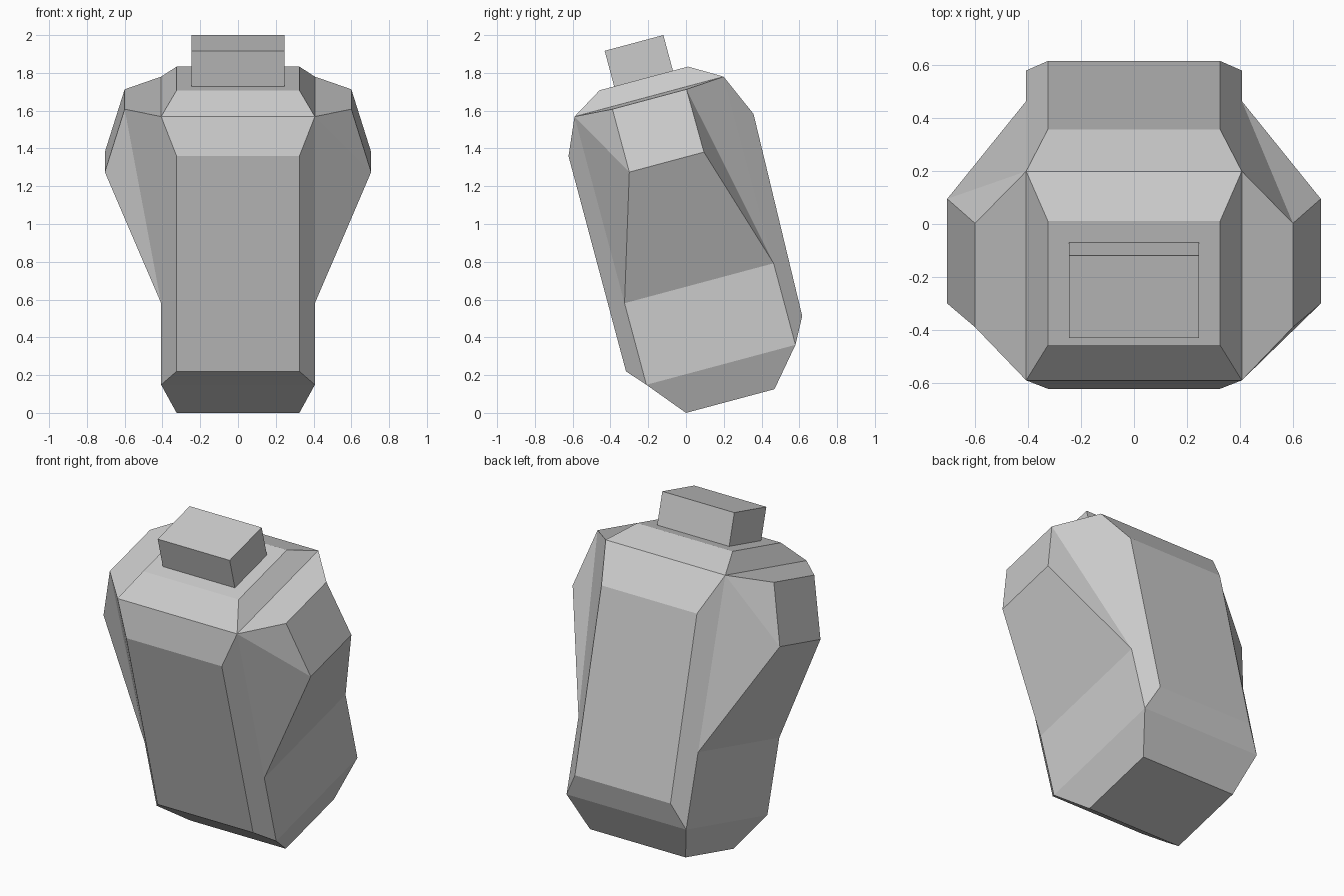
import bpy, bmesh, math
from mathutils import Matrix

if "Cube" in bpy.data.objects:
    bpy.data.objects.remove(bpy.data.objects["Cube"])

TILT = Matrix.Rotation(math.radians(15), 4, 'X')   # whole model leans forward


def finish(bm, name):
    bmesh.ops.recalc_face_normals(bm, faces=bm.faces)
    bm.transform(TILT)
    me = bpy.data.meshes.new(name)
    bm.to_mesh(me)
    bm.free()
    ob = bpy.data.objects.new(name, me)
    bpy.context.collection.objects.link(ob)
    return ob


# Body: a box whose faces are each raised into an inset panel
bm = bmesh.new()
W, IN = 0.407, 0.325                 # half widths of the box and of the panels
V, U = (-0.164, 0.653), (0.198, 1.668)
corner = {(s, v, u): bm.verts.new((s * W, V[v], U[u]))
          for s in (-1, 1) for v in (0, 1) for u in (0, 1)}
# Points on the upright edges where the shoulders begin
mid = {(s, v): bm.verts.new((s * W, V[v], 0.645)) for s in (-1, 1) for v in (0, 1)}


def panel(rim, cap):
    cap = [bm.verts.new(p) for p in cap]
    bm.faces.new(cap)
    for i in range(4):
        a, b = rim[i], rim[(i + 1) % 4]
        loop = [corner[a]]
        if a[:2] == b[:2]:
            loop.append(mid[a[:2]])
        bm.faces.new(loop + [corner[b], cap[(i + 1) % 4], cap[i]])


# Front and back panels: (side, lower v, lower u, upper v, upper u)
for v, v0, u0, v1, u1 in ((0, -0.25, 0.295, -0.249, 1.474), (1, 0.727, 0.336, 0.755, 1.436)):
    panel([(-1, v, 0), (1, v, 0), (1, v, 1), (-1, v, 1)],
          [(-IN, v0, u0), (IN, v0, u0), (IN, v1, u1), (-IN, v1, u1)])
# Bottom and top panels
for u, z in ((0, 0.0), (1, 1.768)):
    panel([(-1, 0, u), (1, 0, u), (1, 1, u), (-1, 1, u)],
          [(-IN, 0, z), (IN, 0, z), (IN, 0.485, z), (-IN, 0.485, z)])

# Sides: flat lower half and a raised shoulder above it
for s in (-1, 1):
    bf, bb, tf, tb = (corner[s, v, u] for u in (0, 1) for v in (0, 1))
    lf, lb = mid[s, 0], mid[s, 1]
    A, B, C, D = (bm.verts.new((s * x, v, u)) for x, v, u in
                  ((0.6, 0.446, 1.654), (0.6, 0.04, 1.654),
                   (0.705, 0.04, 1.309), (0.705, 0.449, 1.309)))
    faces = [(bf, bb, lb, lf), (A, B, C, D), (tf, tb, A, B), (lf, lb, D, C)]
    if s > 0:
        faces += [(tf, B, C), (tf, C, lf), (tb, A, lb), (A, D, lb)]
    else:
        faces += [(tf, B, lf), (B, C, lf), (tb, A, D), (tb, D, lb)]
    for f in faces:
        bm.faces.new(f)
finish(bm, "torso")

# Neck block on the top panel
bm = bmesh.new()
bmesh.ops.create_cube(bm, size=1, matrix=Matrix.Translation((0, 0.241, 1.8645))
                      @ Matrix.Diagonal((0.49, 0.322, 0.197, 1)))
finish(bm, "neck_block")
